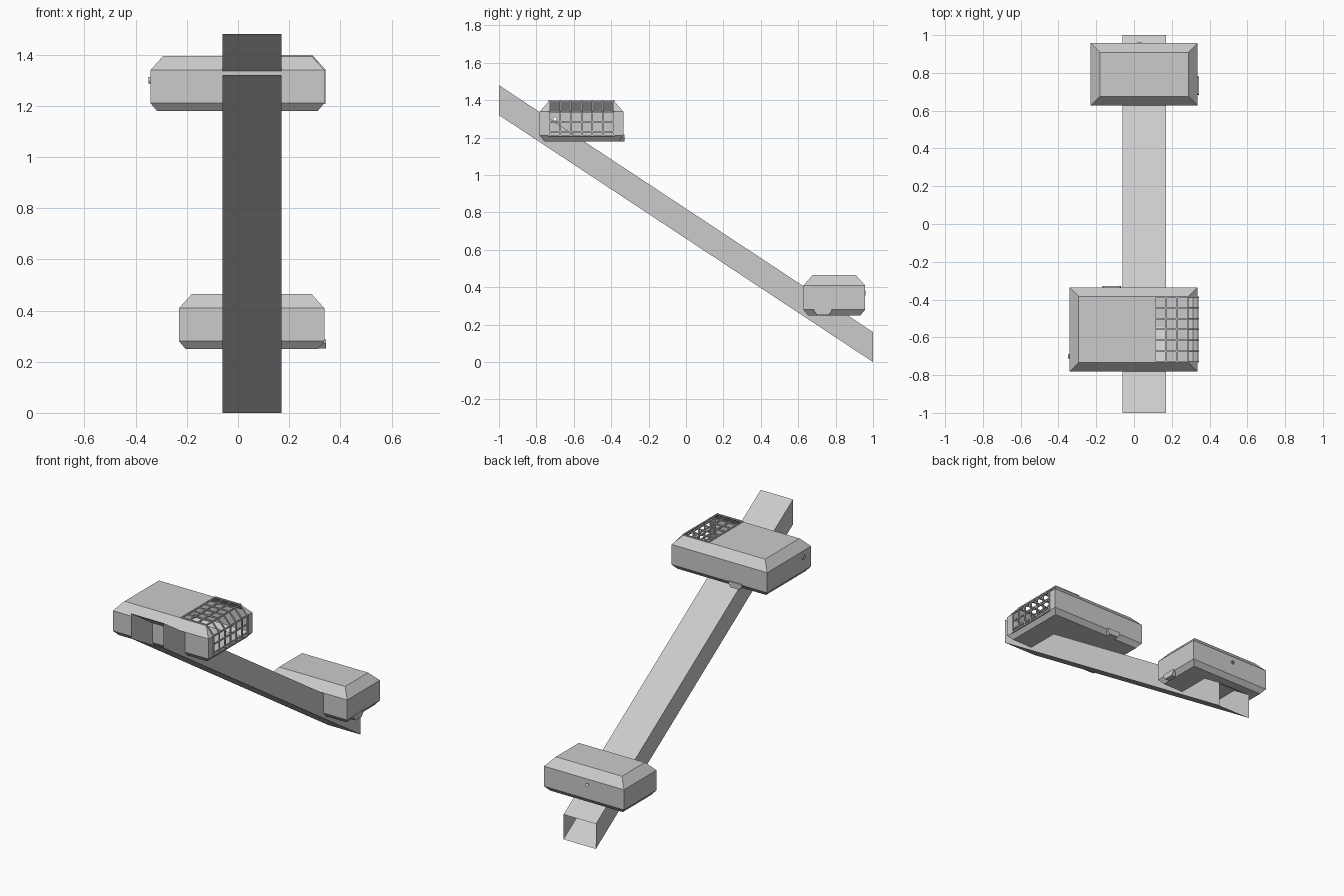
import bpy, bmesh, math
from mathutils import Vector, Matrix

if "Cube" in bpy.data.objects:
    bpy.data.objects.remove(bpy.data.objects["Cube"])


def finish(bm, name):
    mesh = bpy.data.meshes.new(name)
    bm.to_mesh(mesh)
    bm.free()
    obj = bpy.data.objects.new(name, mesh)
    bpy.context.collection.objects.link(obj)
    return obj


def loft(bm, rings, caps):
    loops = [[bm.verts.new(p) for p in ring] for ring in rings]
    n = len(loops[0])
    for a, b in zip(loops, loops[1:]):
        for i in range(n):
            j = (i + 1) % n
            bm.faces.new((a[i], a[j], b[j], b[i]))
    if caps:
        bm.faces.new(loops[0][::-1])
        bm.faces.new(loops[-1])


def cut_window(bm, lo, hi):
    # split the shell along the window edges, then remove the faces inside
    lo, hi = Vector(lo), Vector(hi)
    for p in (lo, hi):
        for axis in range(3):
            no = Vector((0, 0, 0))
            no[axis] = 1
            geom = bm.verts[:] + bm.edges[:] + bm.faces[:]
            bmesh.ops.bisect_plane(bm, geom=geom, dist=1e-5, plane_co=p, plane_no=no)
    gone = [f for f in bm.faces
            if all(lo[k] < f.calc_center_median()[k] < hi[k] for k in range(3))]
    bmesh.ops.delete(bm, geom=gone, context='FACES')


def cabin_shell(x0, x1, y0, y1, z):
    bm = bmesh.new()
    rings = []
    for inset, h in ((.025, 0), (0, .03), (0, .159), (.049, .214)):
        a, b, c, d = x0 + inset, x1 - inset, y0 + inset, y1 - inset
        rings.append([(a, c, z + h), (b, c, z + h), (b, d, z + h), (a, d, z + h)])
    loft(bm, rings, True)
    return bm


def beam(bm, a, b, t):
    a, b = Vector(a), Vector(b)
    d = b - a
    m = (Matrix.Translation((a + b) / 2) @ d.to_track_quat('Z', 'Y').to_matrix().to_4x4()
         @ Matrix.Diagonal((t, t, d.length + t, 1)))
    bmesh.ops.create_cube(bm, size=1, matrix=m)


def porthole(name, center, normal, depth):
    # short round collar around the small opening
    n = Vector(normal)
    side = n.cross(Vector((0, 0, 1)))
    bm = bmesh.new()
    rings = []
    for r, d in ((.013, 0), (.013, depth), (.009, depth), (.009, 0)):
        rings.append([Vector(center) + n * d + r * (side * math.cos(t) + Vector((0, 0, math.sin(t))))
                      for t in [k * math.tau / 12 for k in range(12)]])
    loft(bm, rings, False)
    bmesh.ops.recalc_face_normals(bm, faces=bm.faces)
    finish(bm, name)


def outlet(name, center, normal):
    # chamfered duct under the wall edge
    n = Vector(normal)
    side = n.cross(Vector((0, 0, 1)))
    prof = [(-.03, -.018), (.03, -.018), (.048, .004), (.045, .018), (-.045, .018), (-.048, .004)]
    bm = bmesh.new()
    loft(bm, [[Vector(center) + n * d + side * u + Vector((0, 0, v)) for u, v in prof]
              for d in (-.03, .007)], True)
    bmesh.ops.recalc_face_normals(bm, faces=bm.faces)
    finish(bm, name)


# Sloping hollow duct, open at both ends
bm = bmesh.new()
loft(bm, [[(-.06, y, z), (.17, y, z), (.17, y, z + .16), (-.06, y, z + .16)]
          for y, z in ((-1, 1.32), (1, 0))], False)
bmesh.ops.recalc_face_normals(bm, faces=bm.faces)
finish(bm, "sloping_duct")

# Upper cabin with corner window opening and a tiny porthole
bm = cabin_shell(-.342, .337, -.782, -.335, 1.18)
cut_window(bm, (.11, -.733, 1.211), (.5, -.384, 1.5))
cut_window(bm, (-.4, -.709, 1.291), (-.3, -.691, 1.309))
finish(bm, "upper_cabin")
porthole("upper_porthole", (-.342, -.70, 1.30), (-1, 0, 0), .008)
outlet("upper_outlet", (-.118, -.335, 1.198), (0, 1, 0))

# Window lattice wrapping over the roof, slope and side wall
bm = bmesh.new()
path = [(.11, 1.395), (.288, 1.395), (.338, 1.339), (.338, 1.211)]
ys = [-.73 + i * .0572 for i in range(7)]
for y in ys:
    for (xa, za), (xb, zb) in zip(path, path[1:]):
        beam(bm, (xa, y, za), (xb, y, zb), .008)
for x, z in path + [(.168, 1.395), (.226, 1.395), (.338, 1.285), (.338, 1.23)]:
    beam(bm, (x, ys[0], z), (x, ys[-1], z), .008)
finish(bm, "window_lattice")

# Lower cabin
bm = cabin_shell(-.23, .337, .627, .958, .25)
cut_window(bm, (.021, .9, .361), (.039, 1, .379))
finish(bm, "lower_cabin")
porthole("lower_porthole", (.03, .958, .37), (0, 1, 0), .003)
outlet("lower_outlet", (.337, .732, .269), (1, 0, 0))
